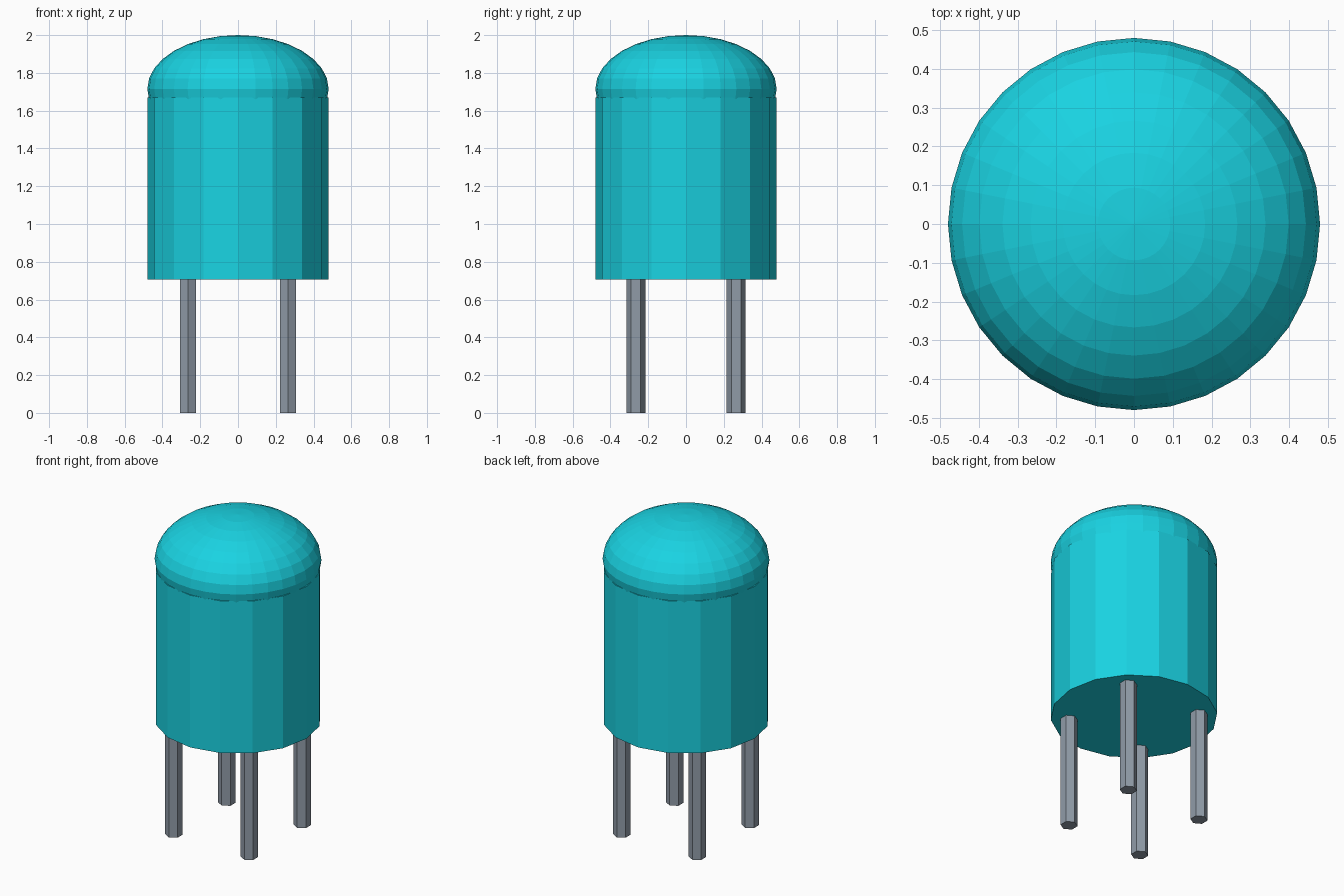
import bpy

if "Cube" in bpy.data.objects:
    bpy.data.objects.remove(bpy.data.objects["Cube"])


def material(name, color):
    m = bpy.data.materials.new(name)
    m.diffuse_color = color
    m.use_nodes = True
    m.node_tree.nodes["Principled BSDF"].inputs["Base Color"].default_value = m.diffuse_color
    return m


def finish(name, mat):
    ob = bpy.context.object
    ob.name = name
    ob.data.materials.append(mat)
    return ob


def cylinder(name, sides, radius, x, y, z0, z1, mat):
    bpy.ops.mesh.primitive_cylinder_add(
        vertices=sides, radius=radius, depth=z1 - z0, location=(x, y, (z0 + z1) / 2))
    return finish(name, mat)


cyan = material("cyan", (0.01, 0.65, 0.76, 1))
slate = material("slate", (0.28, 0.33, 0.39, 1))

# Faceted tank body
cylinder("tank_body", 16, 0.48, 0, 0, 0.705, 1.67, cyan)

# Flattened dome lid, set slightly into the body
bpy.ops.mesh.primitive_uv_sphere_add(segments=32, ring_count=16, radius=1, location=(0, 0, 1.715))
bpy.context.object.scale = (0.48, 0.48, 0.285)
finish("dome_lid", cyan)

# Four hexagonal legs
for side, x in (("left", -0.265), ("right", 0.265)):
    for end, y in (("front", -0.265), ("back", 0.265)):
        cylinder(f"{end}_{side}_leg", 6, 0.05, x, y, 0, 0.71, slate)
